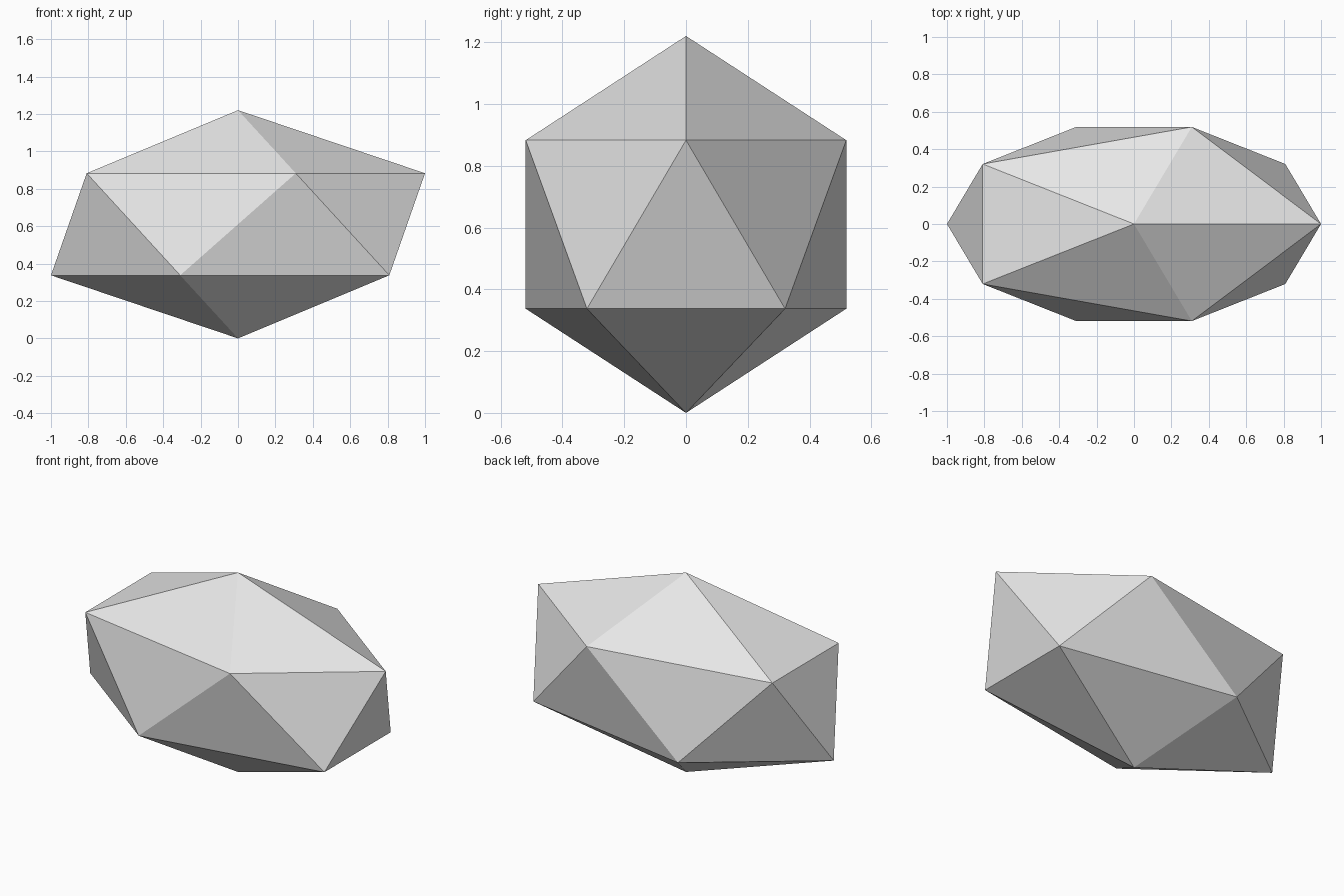
import bpy

# Remove the default object
cube = bpy.data.objects.get("Cube")
if cube:
    bpy.data.objects.remove(cube, do_unlink=True)

LENGTH_RADIUS = 1.118   # the widest corners reach x = 1
CROSS_RADIUS = 0.61


def flat_material(name, color):
    mat = bpy.data.materials.new(name)
    mat.use_nodes = True
    mat.diffuse_color = color
    mat.node_tree.nodes["Principled BSDF"].inputs["Base Color"].default_value = color
    return mat


# Faceted stone: a twenty-sided solid stretched along x, resting on its lower tip
bpy.ops.mesh.primitive_ico_sphere_add(subdivisions=1, radius=1, location=(0, 0, CROSS_RADIUS))
stone = bpy.context.object
stone.name = "faceted_stone"
stone.scale = (LENGTH_RADIUS, CROSS_RADIUS, CROSS_RADIUS)
bpy.ops.object.transform_apply(location=False, rotation=False, scale=True)
bpy.ops.object.shade_flat()
stone.data.materials.append(flat_material("light_grey", (0.8, 0.8, 0.8, 1)))
